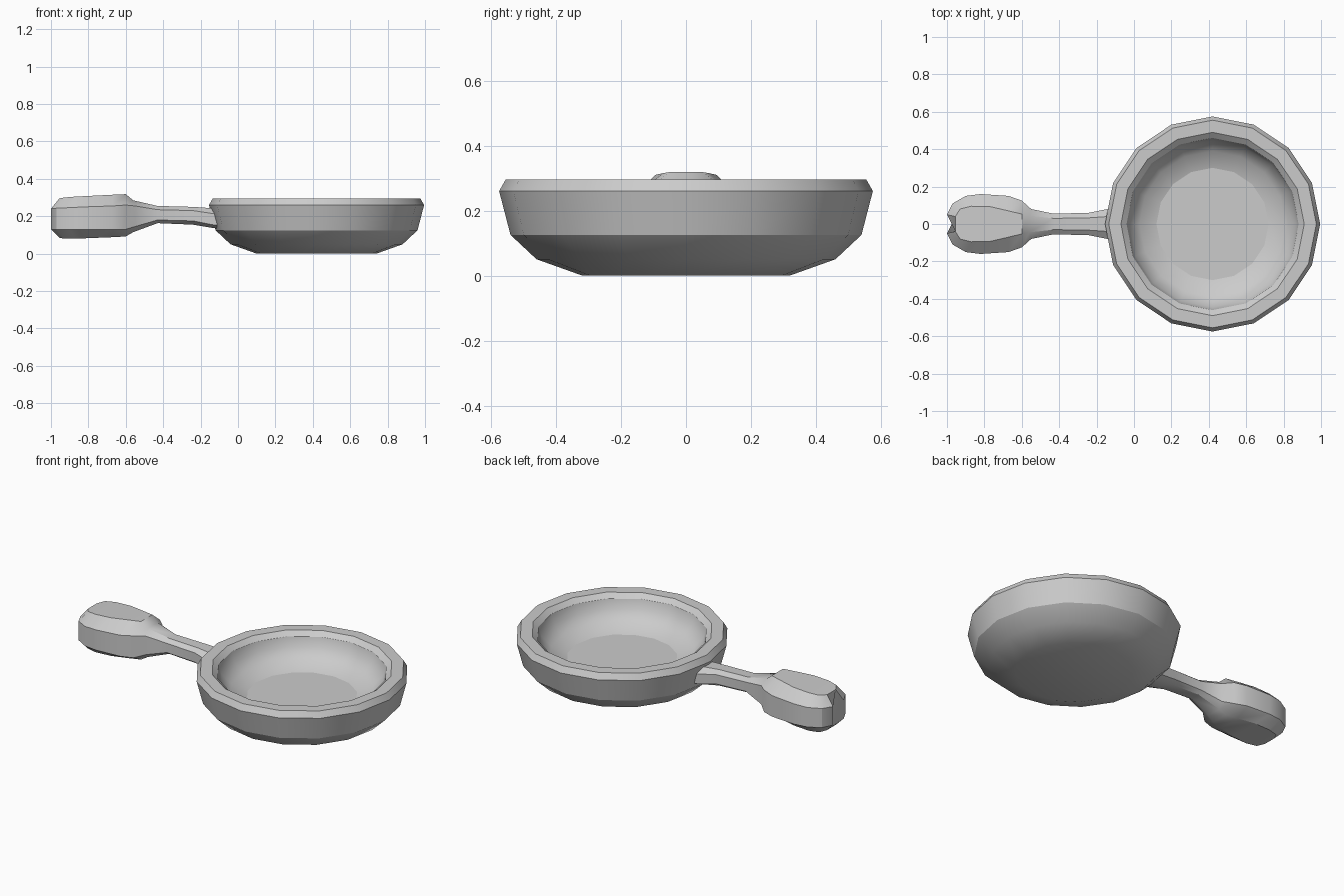
import bpy, bmesh, math

cube = bpy.data.objects.get("Cube")
if cube:
    bpy.data.objects.remove(cube)

grey = bpy.data.materials.new("plain_grey")
grey.use_nodes = True
tone = (0.6, 0.6, 0.6, 1)
grey.diffuse_color = tone
grey.node_tree.nodes["Principled BSDF"].inputs["Base Color"].default_value = tone


def loft(name, rings):
    """Skin a list of closed rings and cap both ends."""
    bm = bmesh.new()
    loops = [[bm.verts.new(p) for p in ring] for ring in rings]
    n = len(loops[0])
    for a, b in zip(loops, loops[1:]):
        for i in range(n):
            j = (i + 1) % n
            bm.faces.new((a[i], a[j], b[j], b[i]))
    bm.faces.new(loops[0])
    bm.faces.new(loops[-1])
    bmesh.ops.recalc_face_normals(bm, faces=bm.faces)
    mesh = bpy.data.meshes.new(name)
    bm.to_mesh(mesh)
    bm.free()
    mesh.materials.append(grey)
    obj = bpy.data.objects.new(name, mesh)
    bpy.context.collection.objects.link(obj)
    bpy.ops.object.select_all(action='DESELECT')
    obj.select_set(True)
    bpy.context.view_layer.objects.active = obj
    bpy.ops.object.shade_smooth_by_angle(angle=math.radians(32))
    return obj


# Bowl: outer wall, rim and inner wall as (radius, height)
SIDES = 16
CENTRE = 0.42
profile = [(0.32, 0), (0.46, 0.05), (0.54, 0.125), (0.575, 0.26), (0.555, 0.295),
           (0.49, 0.295), (0.46, 0.27), (0.445, 0.215), (0.39, 0.16), (0.3, 0.13)]
turns = [2 * math.pi * i / SIDES for i in range(SIDES)]
bowl = loft("pan_bowl", [[(CENTRE + r * math.cos(t), r * math.sin(t), z) for t in turns]
                         for r, z in profile])
# Flat cooking floor
bowl.data.polygons[len(bowl.data.polygons) - 1].use_smooth = False

# Handle sections: side x, side half width, flat x, flat half width,
# then heights of top, upper edge, lower edge, bottom
sections = [
    (-1, 0.05, -0.955, 0.04, 0.295, 0.24, 0.13, 0.085),
    (-0.97, 0.11, -0.93, 0.08, 0.3, 0.243, 0.13, 0.08),
    (-0.9, 0.15, -0.87, 0.095, 0.305, 0.246, 0.13, 0.08),
    (-0.82, 0.16, -0.77, 0.093, 0.31, 0.25, 0.13, 0.084),
    (-0.67, 0.15, -0.67, 0.07, 0.315, 0.255, 0.13, 0.088),
    (-0.6, 0.125, -0.6, 0.053, 0.318, 0.26, 0.13, 0.092),
    (-0.55, 0.08, -0.56, 0.045, 0.285, 0.255, 0.145, 0.115),
    (-0.43, 0.055, -0.43, 0.03, 0.255, 0.235, 0.18, 0.163),
    (-0.24, 0.06, -0.24, 0.033, 0.25, 0.23, 0.175, 0.155),
    (-0.14, 0.08, -0.14, 0.04, 0.243, 0.215, 0.155, 0.138),
    (-0.07, 0.085, -0.07, 0.045, 0.238, 0.21, 0.15, 0.13),
]


def section(xs, ws, xf, wf, top, up, low, bottom):
    half = [(xf, wf, top), (xs, ws, up), (xs, ws, low), (xf, wf, bottom)]
    return half + [(x, -y, z) for x, y, z in reversed(half)]


loft("pan_handle", [section(*s) for s in sections])
